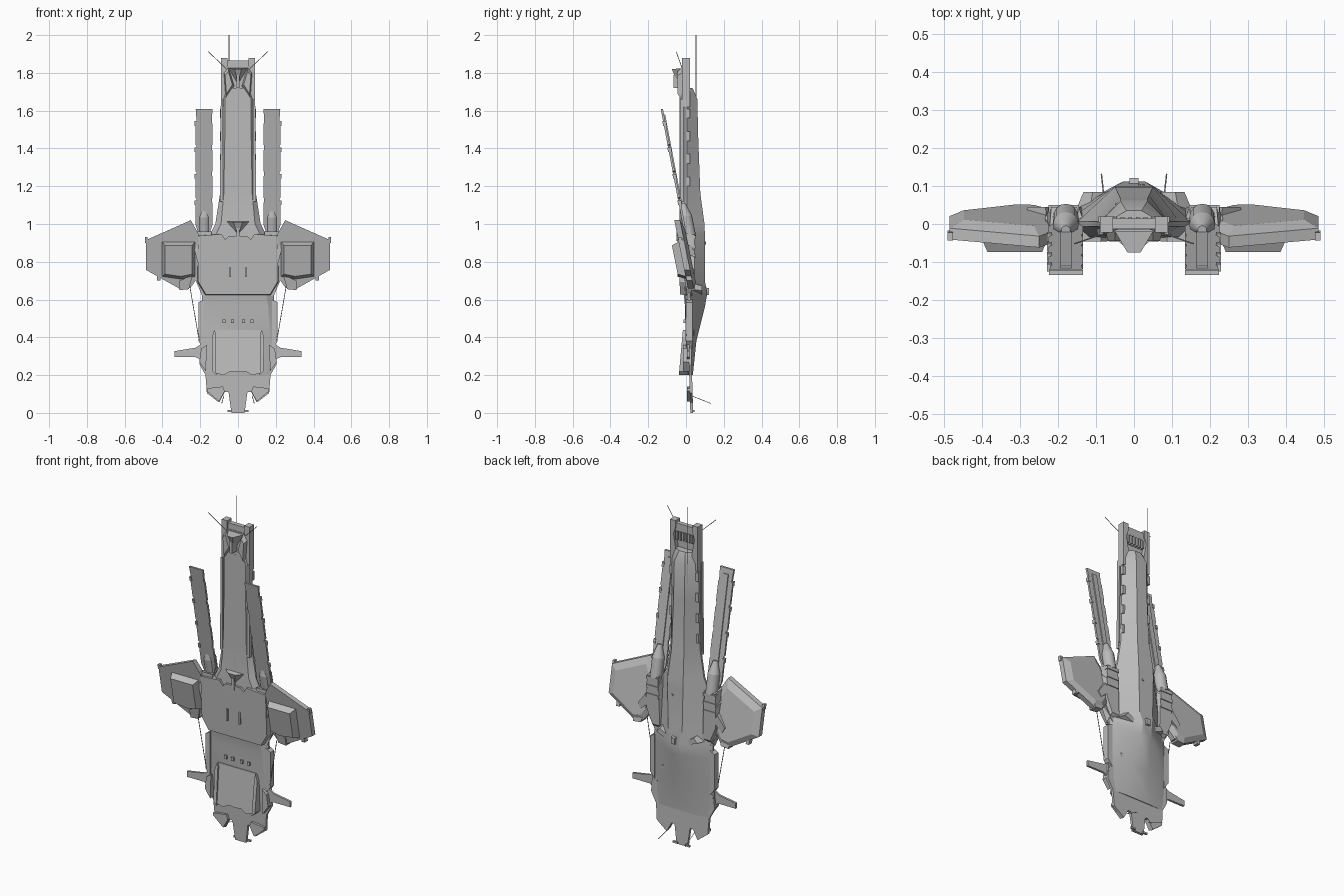
import bpy, bmesh, math
from mathutils import Vector

cube = bpy.data.objects.get("Cube")
if cube:
    bpy.data.objects.remove(cube, do_unlink=True)

grey = bpy.data.materials.new("hull_grey")
grey.use_nodes = True
grey.diffuse_color = (0.5, 0.5, 0.5, 1)
grey.node_tree.nodes["Principled BSDF"].inputs["Base Color"].default_value = (0.5, 0.5, 0.5, 1)


def make(name, bm, mirror=False):
    bmesh.ops.recalc_face_normals(bm, faces=bm.faces)
    me = bpy.data.meshes.new(name)
    bm.to_mesh(me)
    bm.free()
    me.materials.append(grey)
    ob = bpy.data.objects.new(name, me)
    bpy.context.collection.objects.link(ob)
    if mirror:
        ob.modifiers.new("Mirror", "MIRROR").use_mirror_merge = False
    return ob


def skin(name, rings, mirror=False):
    """Join rings of points into a capped solid."""
    bm = bmesh.new()
    vr = [[bm.verts.new(p) for p in r] for r in rings]
    n = len(vr[0])
    for a, b in zip(vr, vr[1:]):
        for i in range(n):
            j = (i + 1) % n
            bm.faces.new((a[i], a[j], b[j], b[i]))
    bm.faces.new(vr[0])
    bm.faces.new(vr[-1])
    return make(name, bm, mirror)


def hull(name, sections):
    """Section: z, front half width, front y, half width, mid y, back half width, back y."""
    rings = []
    for z, wf, yf, w, ym, wb, yb in sections:
        half = [(wf, yf), (w, ym - .006), (w, ym + .006), (wb, yb)]
        rings.append([(x, y, z) for x, y in half] + [(-x, y, z) for x, y in half[::-1]])
    return skin(name, rings)


def plate(name, pts, y0, y1, slope=0, z0=0, inset=1, mirror=True):
    """Outline in x and z, thickened in y, optionally leaning and tapering towards y1."""
    cx = sum(p[0] for p in pts) / len(pts)
    cz = sum(p[1] for p in pts) / len(pts)
    rings = []
    for y, s in ((y0, 1), (y1, inset)):
        sc = [(cx + (x - cx) * s, cz + (z - cz) * s) for x, z in pts]
        rings.append([(x, y + slope * (z - z0), z) for x, z in sc])
    return skin(name, rings, mirror)


def rect(x0, x1, z0, z1):
    return [(x0, z0), (x1, z0), (x1, z1), (x0, z1)]


def both(half):
    """Mirror a half outline across the centre line."""
    return half + [(-x, z) for x, z in half[::-1] if x > 0]


def rod(name, a, b, r0, r1=None, mirror=True, sides=6):
    a, b = Vector(a), Vector(b)
    q = (b - a).to_track_quat("Z", "Y")
    rings = []
    for c, r in ((a, r0), (b, r0 if r1 is None else r1)):
        rings.append([c + q @ Vector((r * math.cos(t * math.tau / sides),
                                      r * math.sin(t * math.tau / sides), 0)) for t in range(sides)])
    return skin(name, rings, mirror)


# Main fuselage: long neck, broad middle, faceted tail
hull("fuselage", [
    (1.72, .05, -.03, .07, .0, .02, .035),
    (1.66, .07, -.03, .09, .0, .035, .06),
    (1.45, .07, -.03, .09, .0, .035, .065),
    (1.16, .075, -.03, .095, .0, .04, .076),
    (1.0, .09, -.03, .12, .0, .05, .098),
    (.94, .12, -.035, .15, .0, .05, .1),
    (.70, .14, -.03, .17, .005, .045, .1),
    (.63, .15, -.012, .19, .015, .03, .112),
    (.56, .16, -.005, .19, .02, .035, .1),
    (.38, .17, .0, .20, .02, .055, .055),
    (.20, .15, .012, .17, .025, .08, .036)])

# Broad shoulder slab carrying the wings
shoulders = both([(.05, .94), (.07, .92), (.09, .95), (.217, .94), (.217, .69), (.175, .62)])
plate("shoulder_slab", shoulders, .03, -.032, -.05, .65, .97, mirror=False)
plate("shoulder_fairing", [(.13, .95), (.24, .9), (.24, .74), (.19, .62), (.12, .62)], .0, .045, inset=.7)

# Chin wedges on the front
for label, z, w, y in (("nose", 1.74, .05, -.075), ("chin", .93, .07, -.06)):
    skin(label + "_wedge", [[(-w, -.02, z + .085), (w, -.02, z + .085), (0, -.02, z)],
                            [(-w * .35, y, z + .08), (w * .35, y, z + .08), (0, y + .03, z + .01)]])
    plate(label + "_keel", rect(-.008, .008, z - .02, z + .05), -.02, y + .01, mirror=False)

# Nose frame: side rails, cross bar and recessed comb
plate("nose_rail", [(.055, 1.62), (.09, 1.62), (.09, 1.88), (.055, 1.88), (.055, 1.84), (.068, 1.80),
                    (.05, 1.70)], -.022, .02)
plate("nose_bar", rect(-.06, .06, 1.82, 1.865), -.012, .014, mirror=False)
plate("nose_backing", rect(-.07, .07, 1.66, 1.83), -.015, -.005, mirror=False)
for i in range(6):
    x = -.05 + i * .02
    plate("nose_comb", rect(x - .005, x + .005, 1.77, 1.82), -.006, .018, mirror=False)
plate("nose_cheek", [(.02, 1.73), (.065, 1.66), (.075, 1.8), (.05, 1.83)], -.02, -.045, inset=.7)

# Neck side strips and latches
plate("neck_strip", [(.08, 1.12), (.096, 1.12), (.091, 1.66), (.08, 1.66)], -.03, -.012)
for z in (1.2, 1.32, 1.44, 1.56):
    plate("neck_latch", rect(.07, .094, z, z + .05), .004, .02)
plate("neck_spine", rect(-.006, .006, 1.03, 1.7), -.026, -.034, mirror=False)

# Wings with raised rear panel and forward pod
lean = dict(slope=-.2, z0=.84)
wing = [(.25, 1.02), (.487, .915), (.487, .757), (.307, .656), (.25, .665), (.21, .72), (.21, .95)]
plate("wing", wing, -.026, .004, **lean)
plate("wing_rear_panel", wing, .004, .022, inset=.78, **lean)
plate("wing_pod", [(.225, .91), (.405, .91), (.405, .72), (.3, .705), (.225, .72)], -.018, -.065,
      inset=.8, **lean)
plate("wing_edge_block", [(.24, .73), (.31, .70), (.31, .65), (.26, .655)], -.035, .012, **lean)
plate("wing_tip_pin", rect(.478, .492, .90, .93), -.025, -.005, **lean)
plate("wing_tip_clip", rect(.41, .43, .70, .73), -.025, .005, **lean)

# Long forward blades with notched edges and mounts
blade_lean = dict(slope=-.19, z0=1.61)
edge_in, edge_out = [], []
for z in (1.0, 1.14, 1.28, 1.42):
    edge_out += [(.226, z), (.226, z + .11), (.220, z + .115), (.220, z + .135)]
    edge_in += [(.134, z), (.134, z + .11), (.138, z + .115), (.138, z + .135)]
blade = [(.15, .95), (.21, .95)] + edge_out + [(.224, 1.61), (.135, 1.61)] + edge_in[::-1]
plate("blade", blade, -.134, -.122, **blade_lean)
plate("blade_rib", rect(.165, .195, 1.0, 1.58), -.123, -.116, **blade_lean)
for z in (1.1, 1.24, 1.38, 1.52):
    plate("blade_clip", rect(.216, .229, z, z + .025), -.138, -.118, **blade_lean)
ob = rod("blade_root", (.18, .02, .93), (.18, -.002, 1.04), .034, sides=16)
rod("blade_root_tip", (.18, -.002, 1.04), (.18, -.016, 1.11), .034, .012, sides=16)
plate("blade_bracket", [(.14, .80), (.215, .80), (.235, .88), (.225, .96), (.14, .96)], -.035, .045, inset=.8)
for z in (.82, .87, .92):
    plate("bracket_band", rect(.145, .225, z, z + .018), .03, .05)
plate("bracket_arm", [(.2, .78), (.27, .72), (.29, .76), (.23, .84)], .0, .045, inset=.8)

# Belly panel with raised side rails and notched lower edge
plate("belly_panel", both([(0, .215), (.04, .22), (.075, .20), (.12, .21), (.125, .44)]),
      -.03, .02, .1, .2, mirror=False)
plate("belly_rail", [(.115, .20), (.135, .22), (.138, .40), (.125, .44), (.118, .42)], -.038, .02, .09, .2)
for x in (.03, .075):
    plate("belly_vent", rect(x - .008, x + .008, .475, .495), -.012, .01)
plate("front_slot", rect(.036, .044, .72, .79), -.046, -.03)

# Tail plate with teeth and centre tongue
plate("tail_plate", both([(.035, .0), (.05, .11), (.07, .11), (.10, .055), (.165, .105), (.172, .2),
                          (.205, .26), (.2, .36)]), .02, .035, -.03, .1, mirror=False)
plate("tail_flap", [(.07, .115), (.1, .06), (.165, .115), (.165, .13), (.08, .14)], .005, .03)
plate("tail_foot", rect(.025, .055, .004, .014), .035, .046)
plate("side_skirt", [(.18, .60), (.21, .585), (.21, .38), (.18, .34)], .0, .035)
plate("side_pod", [(.165, .36), (.195, .34), (.205, .27), (.17, .22)], -.015, .03)

# Tail fins
plate("tail_fin", [(.17, .38), (.225, .345), (.335, .327), (.335, .295), (.225, .295), (.17, .27)], .005, .018)

# Dorsal sensors
plate("dorsal_box", rect(-.014, .014, .62, .665), .095, .122, inset=.8, mirror=False)
plate("dorsal_ridge", [(.03, .64), (.12, .69), (.16, .65), (.06, .61)], .02, .085, inset=.6)
rod("dorsal_sensor", (.02, .09, .9), (.02, .105, .9), .008, mirror=False, sides=10)

# Antennas and struts
rod("long_antenna", (-.048, .053, 1.55), (-.048, .053, 2.0), .002, mirror=False)
rod("nose_whisker", (.02, -.005, 1.78), (.157, -.052, 1.913), .0018)
rod("wing_strut", (.255, -.005, .67), (.205, .0, .38), .002)
rod("tail_whisker", (.075, .03, .09), (.086, .132, .05), .0018)

# Keep shallow creases smooth on the rounded parts
bpy.ops.object.select_all(action="DESELECT")
for o in bpy.context.collection.objects:
    if o.name.startswith(("fuselage", "blade_root")):
        o.select_set(True)
        bpy.context.view_layer.objects.active = o
bpy.ops.object.shade_smooth_by_angle(angle=math.radians(25))
